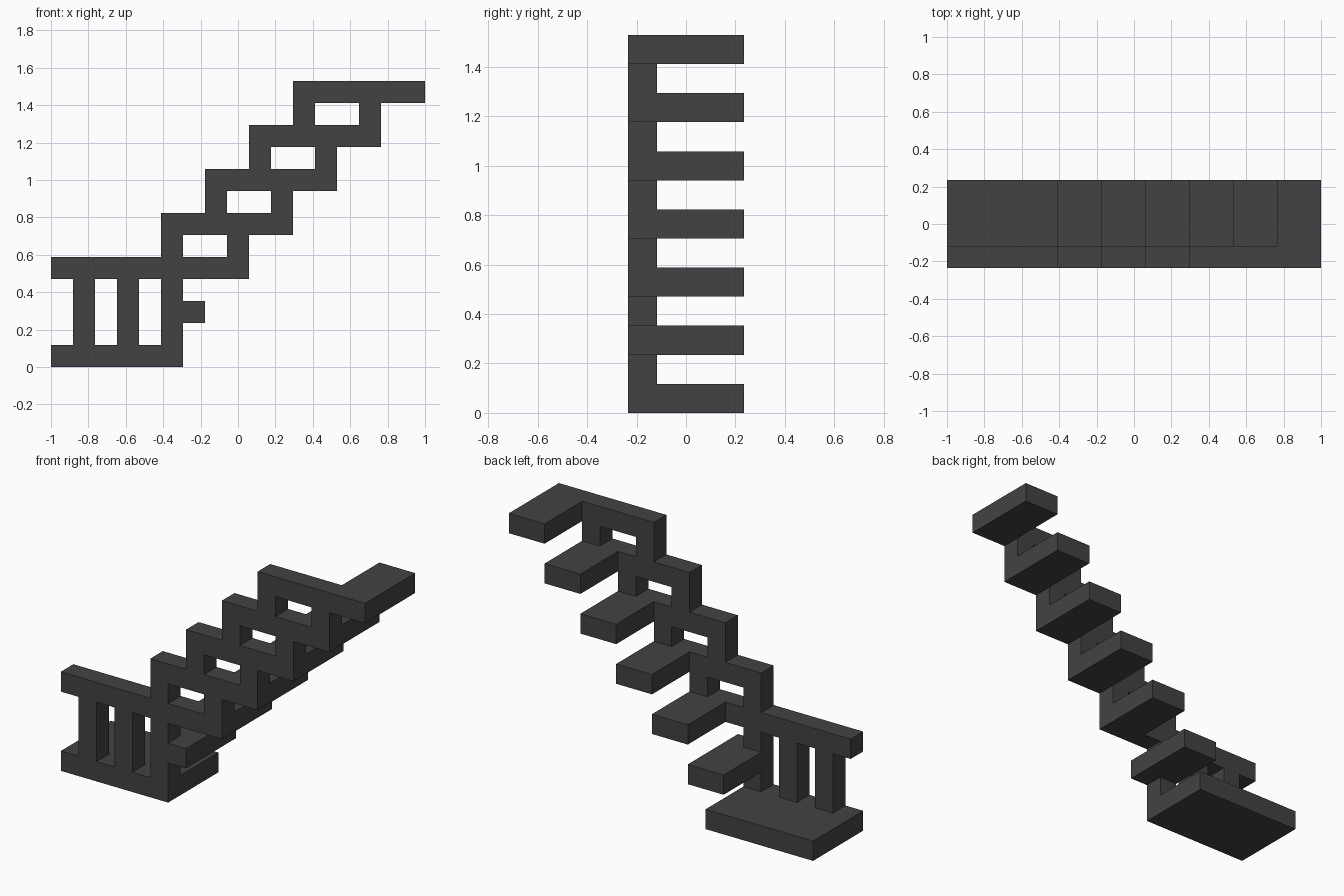
import bpy, bmesh
from mathutils import Vector

if "Cube" in bpy.data.objects:
    bpy.data.objects.remove(bpy.data.objects["Cube"])

U = 2 / 17  # the whole model sits on a 17 x 4 x 13 block grid

dark = bpy.data.materials.new("dark_grey")
dark.diffuse_color = (0.055, 0.055, 0.055, 1)
dark.use_nodes = True
dark.node_tree.nodes["Principled BSDF"].inputs["Base Color"].default_value = dark.diffuse_color

parts = {}


def block(name, x0, x1, z0, z1, y0=0, y1=1):
    """Add a box of grid cells to a named part."""
    parts.setdefault(name, set()).update(
        (x, y, z) for x in range(x0, x1) for y in range(y0, y1) for z in range(z0, z1))


# Landing at the bottom with its railing
block("base_landing", 0, 6, 0, 1, 0, 4)
for x in (1, 3, 5):
    block("landing_posts", x, x + 1, 1, 4)
block("landing_rail", 0, 7, 4, 5)

# Six treads climbing two blocks each
for i in range(6):
    x, z = 5 + 2 * i, 2 + 2 * i
    block(f"tread_{i + 1}", x, x + 2, z, z + 1, 0 if i == 0 else 1, 4)
parts["tread_1"] -= parts["landing_posts"]

# Stepped side rails with a pair of posts below each
block("side_rail_1", 7, 9, 4, 5)
for i in range(4):
    x, z = 5 + 2 * i, 6 + 2 * i
    block(f"side_rail_{i + 2}", x, x + 6, z, z + 1)
    block(f"side_posts_{i + 1}", x, x + 1, z - 1, z)
    block(f"side_posts_{i + 1}", x + 3, x + 4, z - 1, z)

solid = set().union(*parts.values())


def build(name, cells):
    """Make the outer skin of a part, leaving out faces joined to other parts."""
    bm = bmesh.new()
    for c in cells:
        for axis in range(3):
            for side in (0, 1):
                n = list(c)
                n[axis] += 2 * side - 1
                if tuple(n) in solid:
                    continue
                a, b = (axis + 1) % 3, (axis + 2) % 3
                ring = []
                for da, db in ((0, 0), (1, 0), (1, 1), (0, 1)):
                    p = Vector(c)
                    p[axis] += side
                    p[a] += da
                    p[b] += db
                    ring.append(bm.verts.new((p - Vector((8.5, 2, 0))) * U))
                bm.faces.new(ring if side else ring[::-1])
    bmesh.ops.remove_doubles(bm, verts=bm.verts, dist=U / 100)
    bmesh.ops.dissolve_limit(bm, angle_limit=0.01, verts=bm.verts, edges=bm.edges)
    mesh = bpy.data.meshes.new(name)
    bm.to_mesh(mesh)
    bm.free()
    mesh.materials.append(dark)
    bpy.context.collection.objects.link(bpy.data.objects.new(name, mesh))


for name, cells in parts.items():
    build(name, cells)
